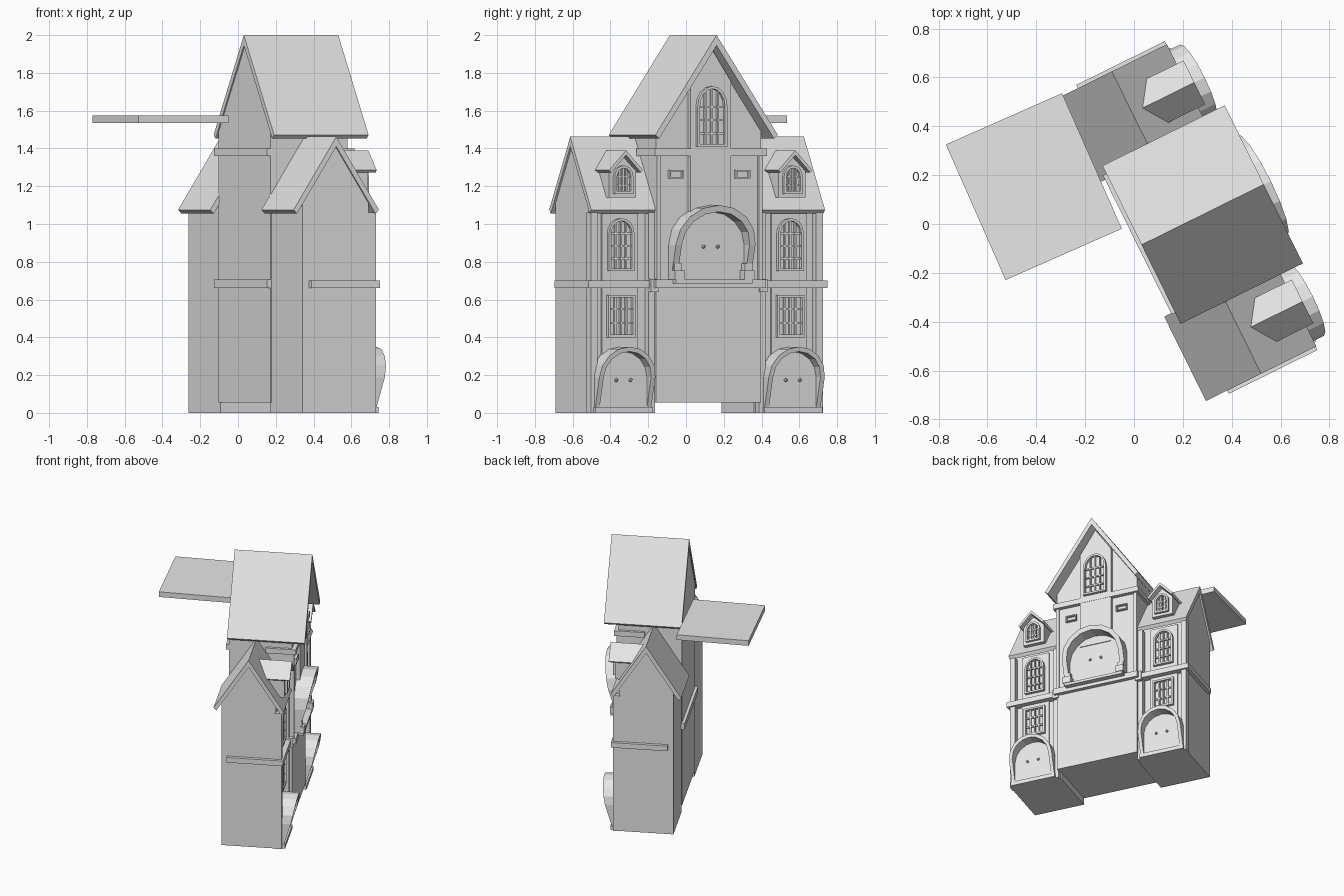
import bpy, bmesh, math
from mathutils import Matrix

cube = bpy.data.objects.get("Cube")
if cube:
    bpy.data.objects.remove(cube)

stone = bpy.data.materials.new("plain_grey")
stone.use_nodes = True
GREY = (0.8, 0.8, 0.8, 1)
stone.diffuse_color = GREY
stone.node_tree.nodes["Principled BSDF"].inputs["Base Color"].default_value = GREY

# Local frame: first axis points out of the facade, second runs along it
FRAME = Matrix.Rotation(math.radians(26.3), 4, "Z") @ Matrix.Translation((0, -0.09, 0))
WING = 0.5      # wing centre, measured from the facade centre


def finish(name, bm, frame=FRAME):
    bmesh.ops.recalc_face_normals(bm, faces=bm.faces)
    bm.transform(frame)
    mesh = bpy.data.meshes.new(name)
    bm.to_mesh(mesh)
    bm.free()
    mesh.materials.append(stone)
    obj = bpy.data.objects.new(name, mesh)
    bpy.context.collection.objects.link(obj)
    return obj


def add_box(bm, u, w, z):
    size = [r[1] - r[0] for r in (u, w, z)]
    mid = [(r[1] + r[0]) / 2 for r in (u, w, z)]
    bmesh.ops.create_cube(bm, size=1, matrix=Matrix.Translation(mid) @ Matrix.Diagonal((*size, 1)))


def box(name, u, w, z):
    bm = bmesh.new()
    add_box(bm, u, w, z)
    return finish(name, bm)


def add_prism(bm, profile, a, b, along_w=False):
    """Extrude a (side, height) outline along the depth or the width axis."""
    def put(p, d):
        return bm.verts.new((p[0], d, p[1]) if along_w else (d, p[0], p[1]))
    lo = [put(p, a) for p in profile]
    hi = [put(p, b) for p in profile]
    bm.faces.new(lo)
    bm.faces.new(hi)
    n = len(lo)
    for i in range(n):
        j = (i + 1) % n
        bm.faces.new((lo[i], lo[j], hi[j], hi[i]))


def prism(name, profile, a, b, along_w=False):
    bm = bmesh.new()
    add_prism(bm, profile, a, b, along_w)
    return finish(name, bm)


def house(mid, half, foot, eave, peak):
    return [(mid - half, foot), (mid + half, foot), (mid + half, eave), (mid, peak), (mid - half, eave)]


def roof_outline(mid, half, eave, peak, drop, lip):
    """Chevron with eaves cut square to the slope."""
    return [(mid - half, eave), (mid, peak), (mid + half, eave),
            (mid + half - lip, eave - 0.02), (mid, peak - drop), (mid - half + lip, eave - 0.02)]


def arch(mid, r, foot, spring, top, n=8):
    pts = [(mid + r, foot)]
    for i in range(n + 1):
        a = math.pi * i / n
        pts.append((mid + r * math.cos(a), spring + (top - spring) * math.sin(a)))
    return pts + [(mid - r, foot)]


def add_band(bm, outer, inner, back, front, closed):
    """Strip between two outlines; front gives the depth at a height."""
    rows = []
    for o, i in zip(outer, inner):
        rows.append([bm.verts.new((d, p[0], p[1])) for p, d in
                     ((o, back), (o, front(o[1])), (i, front(i[1])), (i, back))])
    n = len(rows)
    for k in range(n if closed else n - 1):
        a, b = rows[k], rows[(k + 1) % n]
        for m in range(4):
            q = (m + 1) % 4
            bm.faces.new((a[m], a[q], b[q], b[m]))
    if not closed:
        bm.faces.new(rows[0])
        bm.faces.new(rows[-1])


def window(name, mid, r, foot, spring, top, u, bars=3, rows=3):
    """Framed window with glazing bars; spring == top gives a square head."""
    t = 0.014
    bm = bmesh.new()
    outer = arch(mid, r, foot, spring, top)
    inner = arch(mid, r - t, foot + t, spring - (t if spring == top else 0), top - t)
    if spring == top:
        outer = [outer[i] for i in (0, 1, -2, -1)]
        inner = [inner[i] for i in (0, 1, -2, -1)]
    add_band(bm, outer, inner, u - 0.01, lambda z: u + 0.022, True)
    for i in range(bars):
        x = (r - t) * (2 * (i + 1) / (bars + 1) - 1)
        head = spring + (top - spring) * math.sqrt(1 - (x / r) ** 2) - t / 2
        add_box(bm, (u - 0.01, u + 0.014), (mid + x - 0.005, mid + x + 0.005), (foot + 0.005, head))
    for i in range(rows):
        z = foot + (spring - foot) * (i + 1) / (rows + (spring == top))
        add_box(bm, (u - 0.01, u + 0.012), (mid - r + 0.005, mid + r - 0.005), (z - 0.005, z + 0.005))
    finish(name, bm)


def hooded_arch(name, mid, r, foot, spring, top, u, reach, t):
    """Door panel, two knobs and a hood that deepens towards the crown."""
    prism(name + "_panel", arch(mid, r - t / 2, foot, spring, top - t / 2), u - 0.03, u + 0.012)
    bm = bmesh.new()
    add_band(bm, arch(mid, r, foot, spring, top), arch(mid, r - t, foot, spring, top - t), u - 0.03,
             lambda z: u + 0.015 + reach * max(0, (z - foot) / (top - foot)) ** 0.7, False)
    finish(name + "_hood", bm)
    bm = bmesh.new()
    for s in (-1, 1):
        bmesh.ops.create_icosphere(bm, subdivisions=1, radius=0.011, matrix=Matrix.Translation(
            (u + 0.016, mid + s * 0.042, foot + 0.45 * (top - foot))))
    finish(name + "_knobs", bm)


# Central tower with its steep roof
prism("tower_body", house(0, 0.31, 0.055, 1.49, 1.94), -0.005, 0.45)
prism("tower_roof", roof_outline(0, 0.361, 1.472, 2.0, 0.055, 0.022), -0.01, 0.548)
prism("tower_centre_panel", [(-0.12, 1.0), (0.12, 1.0), (0.12, 1.755), (0, 1.935), (-0.12, 1.755)], 0.44, 0.478)
window("tower_window", 0, 0.088, 1.41, 1.62, 1.73, 0.478)
hooded_arch("balcony_arch", 0, 0.235, 0.70, 0.89, 1.10, 0.46, 0.105, 0.035)
box("balcony_ledge", (0.44, 0.52), (-0.225, 0.225), (0.685, 0.705))
for s in (-1, 1):
    side = "left" if s > 0 else "right"
    box(side + "_balcony_bracket", (0.44, 0.525), sorted((s * 0.175, s * 0.235)), (0.705, 0.755))
    box(side + "_balcony_bracket_cap", (0.44, 0.51), sorted((s * 0.185, s * 0.23)), (0.755, 0.79))
    # Small framed plaque
    bm = bmesh.new()
    frames = [[(s * 0.196 + a * h, 1.263 + b * k) for a, b in ((1, -1), (1, 1), (-1, 1), (-1, -1))]
              for h, k in ((0.042, 0.023), (0.034, 0.015))]
    add_band(bm, *frames, 0.44, lambda z: 0.47, True)
    finish(side + "_plaque", bm)
    # Tower corner strip
    box(side + "_tower_strip", (0.44, 0.465), sorted((s * 0.29, s * 0.312)), (0.66, 1.40))

# String courses on the tower
for label, z in (("lower", (0.66, 0.705)), ("upper", (1.36, 1.40))):
    box(label + "_back_band", (-0.026, 0.0), (-0.31, 0.325), z)
    box(label + "_front_band", (0.44, 0.48), (-0.325, 0.325), z)
for s in (-1, 1):
    box("tower_side_band", (0.26, 0.48), sorted((s * 0.3, s * 0.33)), (1.36, 1.40))

# Matching wings
for s in (-1, 1):
    side = "left" if s > 0 else "right"
    mid = s * WING

    def span(a, b):
        return sorted((s * a, s * b))

    prism(side + "_wing_body", house(0.195, 0.195, 0, 1.11, 1.41), *span(0.30, 0.68), along_w=True)
    prism(side + "_wing_roof", roof_outline(0.195, 0.252, 1.075, 1.462, 0.052, 0.02), *span(0.305, 0.69), along_w=True)
    box(side + "_wing_outer_pilaster", (0.38, 0.432), span(0.645, 0.685), (0, 1.06))
    box(side + "_wing_inner_pilaster", (0.38, 0.432), span(0.308, 0.345), (0, 1.06))
    box(side + "_wing_panel", (0.38, 0.405), span(0.395, 0.605), (0, 1.06))
    box(side + "_wing_step", (0.38, 0.455), span(0.33, 0.67), (0, 0.03))
    box(side + "_wing_front_band", (0.38, 0.445), span(0.305, 0.69), (0.66, 0.70))
    box(side + "_wing_end_band", (0.04, 0.445), span(0.67, 0.705), (0.66, 0.70))
    box(side + "_wing_capital", (0.38, 0.46), span(0.3, 0.345), (0.64, 0.71))
    window(side + "_wing_upper_window", mid, 0.075, 0.75, 0.95, 1.03, 0.405)
    window(side + "_wing_lower_window", mid, 0.08, 0.40, 0.625, 0.625, 0.405, rows=2)
    hooded_arch(side + "_door", mid, 0.165, 0.03, 0.19, 0.35, 0.43, 0.08, 0.025)

    # Dormer: its roof dies into the slope of the wing roof
    prism(side + "_dormer_body", house(mid, 0.08, 1.14, 1.28, 1.36), 0.25, 0.435)
    bm = bmesh.new()
    ridge = [(0.478, mid, 1.39), (0.235, mid, 1.39)]
    top = [bm.verts.new(p) for p in ridge]
    low = [bm.verts.new((u, w, z - 0.025)) for u, w, z in ridge]
    for e in (-1, 1):
        edge = [(0.478, mid + e * 0.1, 1.285), (0.30, mid + e * 0.1, 1.285)]
        up = [bm.verts.new(p) for p in edge]
        dn = [bm.verts.new((u, w - e * 0.012, z - 0.012)) for u, w, z in edge]
        for face in ((top[0], top[1], up[1], up[0]), (low[0], low[1], dn[1], dn[0]),
                     (up[0], up[1], dn[1], dn[0]), (top[0], up[0], dn[0], low[0]),
                     (top[1], up[1], dn[1], low[1])):
            bm.faces.new(face)
    finish(side + "_dormer_roof", bm)
    window(side + "_dormer_window", mid, 0.055, 1.16, 1.25, 1.31, 0.432, rows=2)

# Flat slab standing out behind the tower
bm = bmesh.new()
add_box(bm, (-0.26, 0.26), (-0.303, 0.303), (1.535, 1.575))
finish("rear_slab", bm, Matrix.Translation((-0.41, 0.153, 0)) @ Matrix.Rotation(math.radians(23.8), 4, "Z"))
